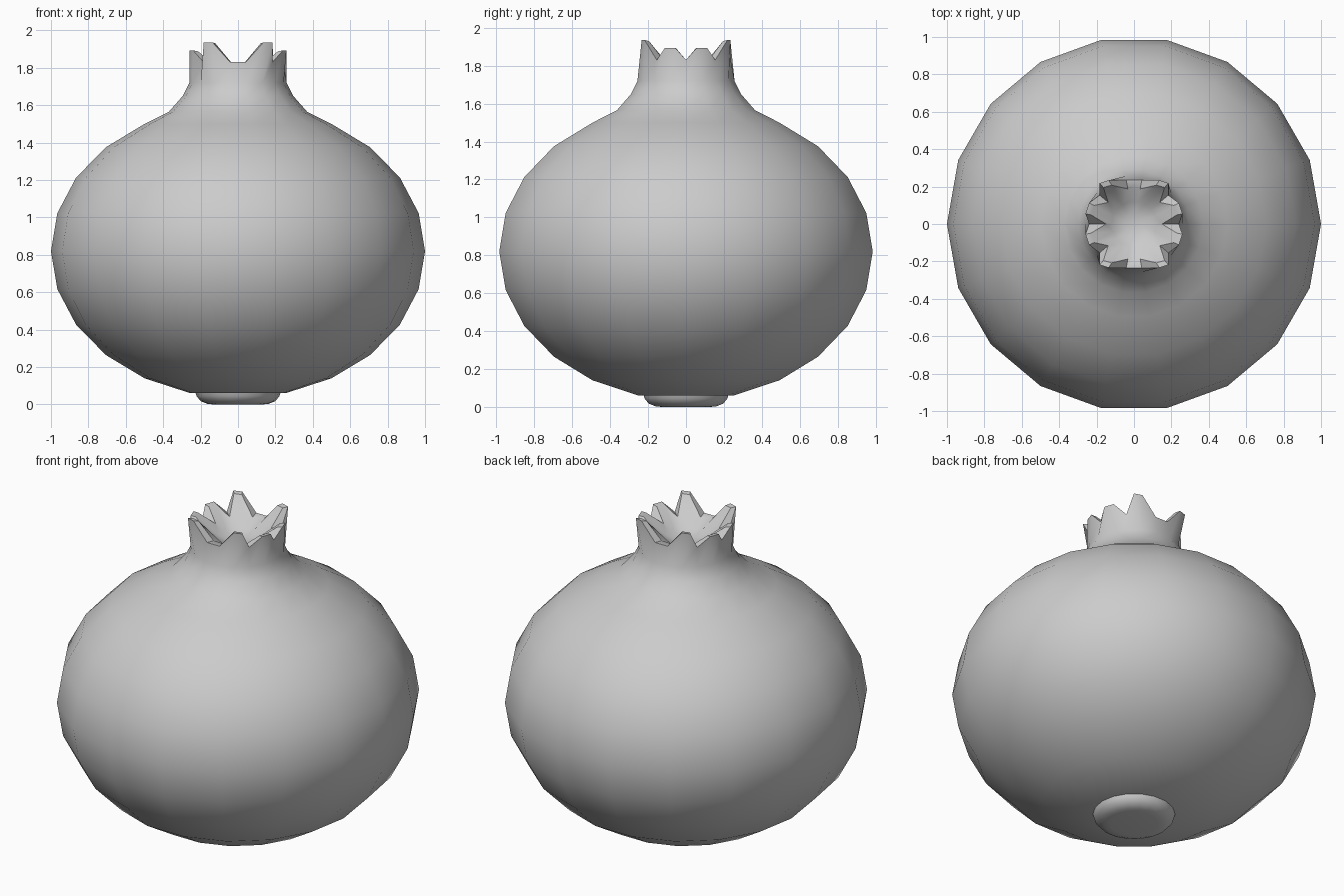
import bpy
import bmesh
from math import cos, sin, radians, pi

if "Cube" in bpy.data.objects:
    bpy.data.objects.remove(bpy.data.objects["Cube"], do_unlink=True)

SIDES = 18

grey = bpy.data.materials.new("plain grey")
grey.use_nodes = True
colour = (0.6, 0.6, 0.6, 1)
grey.diffuse_color = colour
grey.node_tree.nodes["Principled BSDF"].inputs["Base Color"].default_value = colour


def point(bm, angle, r, z):
    a = radians(angle)
    return bm.verts.new((r * cos(a), r * sin(a), z))


def ring(bm, r, z):
    return [point(bm, i * 360 / SIDES, r, z) for i in range(SIDES)]


def bridge(bm, low, high):
    """Join two closed rows; repeated vertices collapse a quad to a triangle."""
    for i in range(len(low)):
        j = (i + 1) % len(low)
        bm.faces.new(dict.fromkeys((low[i], low[j], high[j], high[i])))


def lathe(bm, profile):
    rows = [ring(bm, r, z) for r, z in profile]
    for low, high in zip(rows, rows[1:]):
        bridge(bm, low, high)
    return rows


def finish(bm, name, angle):
    bmesh.ops.recalc_face_normals(bm, faces=bm.faces)
    mesh = bpy.data.meshes.new(name)
    bm.to_mesh(mesh)
    bm.free()
    mesh.materials.append(grey)
    obj = bpy.data.objects.new(name, mesh)
    bpy.context.collection.objects.link(obj)
    bpy.ops.object.select_all(action='DESELECT')
    obj.select_set(True)
    bpy.context.view_layer.objects.active = obj
    bpy.ops.object.shade_smooth_by_angle(angle=radians(angle))


# Fruit body and neck: squashed sphere that sweeps up into a neck
bm = bmesh.new()
profile = [(cos(k * pi / 12), 0.82 + 0.785 * sin(k * pi / 12)) for k in range(-5, 5)]
profile += [(0.37, 1.565), (0.295, 1.65), (0.26, 1.72)]
rows = lathe(bm, profile)
bm.faces.new(rows[0])
neck = rows[-1]

# Crown rim, one quarter: neck column, angle, outer radius, height, thickness
quarter = [
    (0, 0, 0.24, 1.83, 0.09),
    (1, 12, 0.265, 1.893, 0.03), (1, 25, 0.265, 1.893, 0.03),
    (2, 40, 0.24, 1.83, 0.06),
    (3, 50, 0.285, 1.935, 0.03), (3, 60, 0.27, 1.935, 0.03),
    (4, 80, 0.24, 1.83, 0.05),
]
half = quarter + [(9 - k, 180 - a, r, z, t) for k, a, r, z, t in reversed(quarter[1:])]
rim = half + [(k + 9, a + 180, r, z, t) for k, a, r, z, t in half]

outer = [point(bm, a, r, z) for k, a, r, z, t in rim]
inner = [point(bm, a, r - t, z - 0.005) for k, a, r, z, t in rim]
bowl = ring(bm, 0.12, 1.785)
bridge(bm, [neck[c[0]] for c in rim], outer)
bridge(bm, outer, inner)
bridge(bm, inner, [bowl[c[0]] for c in rim])

# Hollow inside the crown
floor = ring(bm, 0.05, 1.76)
bridge(bm, bowl, floor)
bm.faces.new(floor)
finish(bm, "fruit_body_with_crown", 40)

# Stem button underneath
bm = bmesh.new()
rows = lathe(bm, [(0.23, 0.075), (0.222, 0.045), (0.2, 0.018), (0.165, 0.004), (0.13, 0)])
bm.faces.new(rows[0])
bm.faces.new(rows[-1])
finish(bm, "stem_button", 50)
